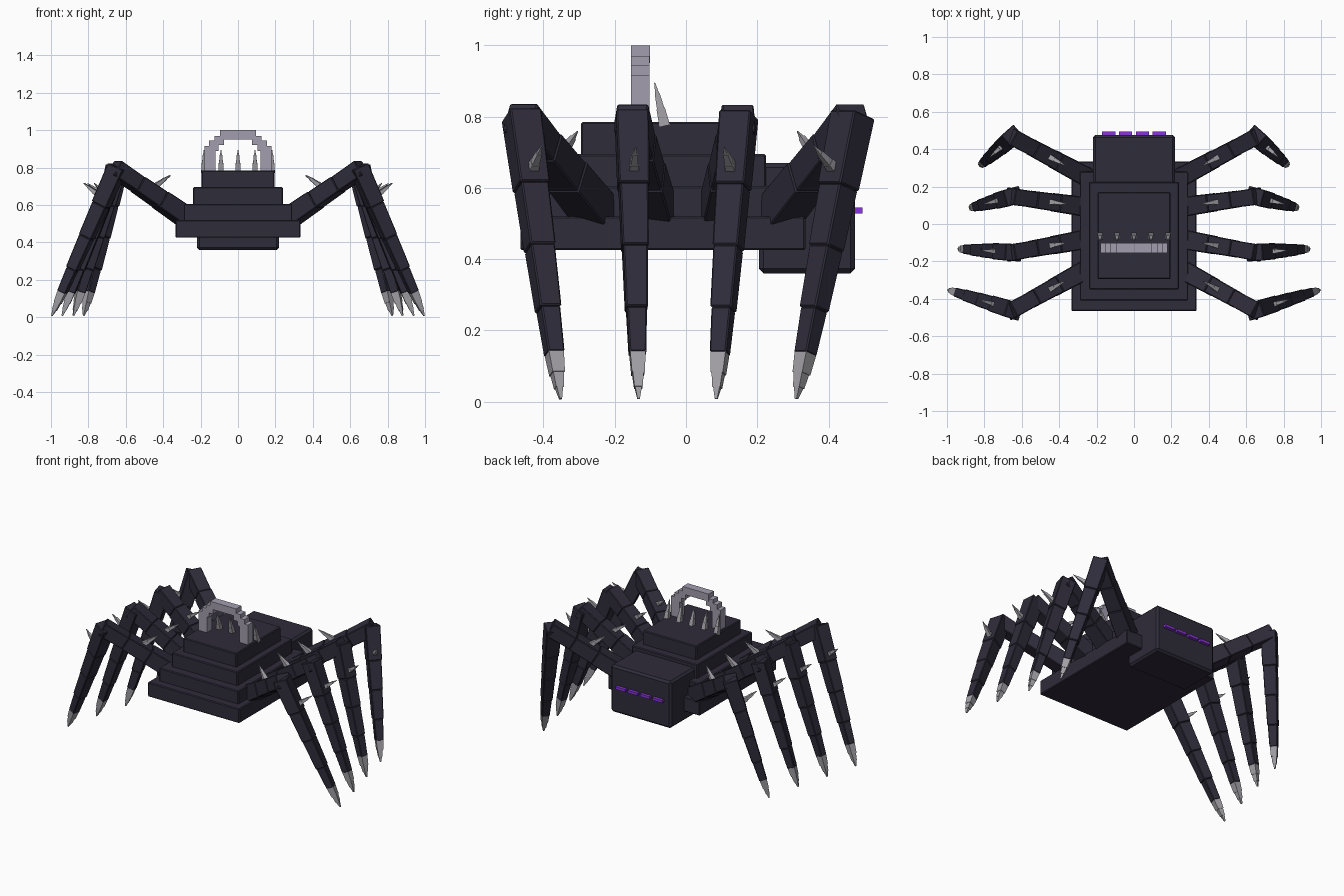
import bpy
import bmesh
from math import pi, sqrt
from mathutils import Matrix, Vector

cube = bpy.data.objects.get("Cube")
if cube:
    bpy.data.objects.remove(cube, do_unlink=True)


def make_material(name, color):
    mat = bpy.data.materials.new(name)
    mat.use_nodes = True
    mat.diffuse_color = (*color, 1)
    mat.node_tree.nodes["Principled BSDF"].inputs["Base Color"].default_value = (*color, 1)
    return mat


SHELL = make_material("dark shell", (0.028, 0.025, 0.042))
BONE = make_material("pale bone", (0.36, 0.34, 0.42))
CLAW = make_material("claw grey", (0.36, 0.35, 0.38))
EYE = make_material("glowing purple", (0.25, 0.035, 0.68))


def finish(name, bm, mat, bevel=0):
    mesh = bpy.data.meshes.new(name)
    bm.to_mesh(mesh)
    bm.free()
    mesh.materials.append(mat)
    obj = bpy.data.objects.new(name, mesh)
    bpy.context.collection.objects.link(obj)
    if bevel:
        mod = obj.modifiers.new("edge bevel", "BEVEL")
        mod.width = bevel
        mod.segments = 1
    return obj


def add_box(bm, x, y, z):
    """Box from (min, max) ranges."""
    size = [r[1] - r[0] for r in (x, y, z)]
    mid = [(r[1] + r[0]) / 2 for r in (x, y, z)]
    bmesh.ops.create_cube(bm, size=1, matrix=Matrix.Translation(mid) @ Matrix.Diagonal((*size, 1)))


def box(name, x, y, z, mat, bevel=0):
    bm = bmesh.new()
    add_box(bm, x, y, z)
    return finish(name, bm, mat, bevel)


def add_taper(bm, a, b, w0, w1, side):
    """Square tapered bar from a to b, kept level along the side direction."""
    axis = (b - a).normalized()
    up = axis.cross(side).normalized()
    frame = Matrix((side, up, axis)).transposed().to_4x4()
    frame.translation = (a + b) / 2
    bmesh.ops.create_cone(bm, cap_ends=True, segments=4, radius1=w0 / sqrt(2),
                          radius2=w1 / sqrt(2), depth=(b - a).length,
                          matrix=frame @ Matrix.Rotation(pi / 4, 4, "Z"))


def tapers(name, a, b, parts, side, mat, bevel=0):
    """Chain of tapered bars; each part is (start, end, start width, end width)."""
    bm = bmesh.new()
    for t0, t1, w0, w1 in parts:
        add_taper(bm, a.lerp(b, t0), a.lerp(b, t1), w0, w1, side)
    return finish(name, bm, mat, bevel)


SPIKE = [(0, 0.4, 0.03, 0.024), (0.4, 0.75, 0.021, 0.014), (0.75, 1, 0.011, 0.003)]

# Stepped body and head
tiers = [(0.335, -0.465, 0.335, 0.425, 0.52), (0.29, -0.41, 0.28, 0.51, 0.605),
         (0.24, -0.35, 0.225, 0.595, 0.695), (0.195, -0.295, 0.17, 0.685, 0.785)]
for i, (hx, y0, y1, z0, z1) in enumerate(tiers):
    box(f"body_tier_{i + 1}", (-hx, hx), (y0, y1), (z0, z1), SHELL, 0.005)
box("head", (-0.22, 0.22), (0.205, 0.475), (0.36, 0.67), SHELL, 0.013)

# Row of eye slits
for i in range(4):
    x = (i - 1.5) * 0.09
    box(f"eye_{i + 1}", (x - 0.035, x + 0.035), (0.465, 0.495), (0.528, 0.545), EYE)

# Stepped arch on the back
bm = bmesh.new()
for s in (-1, 1):
    for x0, x1, z0, z1 in [(0.12, 0.18, 0.78, 0.915), (0.105, 0.155, 0.89, 0.945),
                           (0.075, 0.125, 0.92, 0.97)]:
        add_box(bm, sorted((s * x0, s * x1)), (-0.154, -0.102), (z0, z1))
add_box(bm, (-0.095, 0.095), (-0.155, -0.101), (0.95, 1.0))
finish("back_arch", bm, BONE)

# Spikes beside the arch
for i in range(5):
    x = (i - 2) * 0.091
    tapers(f"back_spike_{i + 1}", Vector((x, -0.06, 0.775)), Vector((x, -0.088, 0.895)),
           SPIKE, Vector((1, 0, 0)), CLAW)

# Legs: hip y, knee y, foot x, foot y
legs = [(0.25, 0.465, 0.825, 0.31), (0.09, 0.147, 0.88, 0.085),
        (-0.08, -0.152, 0.94, -0.133), (-0.24, -0.46, 0.995, -0.352)]
UPPER = [(0, 0.42, 0.105, 0.098), (0.42, 0.72, 0.094, 0.09), (0.72, 1.03, 0.086, 0.09)]
LOWER = [(-0.02, 0.24, 0.092, 0.086), (0.24, 0.46, 0.08, 0.074),
         (0.46, 0.68, 0.07, 0.062), (0.68, 0.84, 0.056, 0.048)]
CLAWS = [(0.835, 0.91, 0.044, 0.036), (0.91, 0.96, 0.031, 0.023), (0.96, 1, 0.019, 0.007)]
for label, s in (("left", 1), ("right", -1)):
    for i, (hip_y, knee_y, foot_x, foot_y) in enumerate(legs):
        tag = f"{label}_leg_{i + 1}"
        hip = Vector((s * 0.25, hip_y, 0.515))
        knee = Vector((s * 0.65, knee_y, 0.79))
        foot = Vector((s * foot_x, foot_y, 0.008))
        up = Vector((0, 0, 1))
        side = (knee - hip).cross(up).normalized()
        shin_side = (foot - knee).cross(up).normalized()
        tapers(tag + "_upper", hip, knee, UPPER, side, SHELL, 0.004)
        tapers(tag + "_lower", knee, foot, LOWER, shin_side, SHELL, 0.004)
        tapers(tag + "_claw", knee, foot, CLAWS, shin_side, CLAW)
        # Spike on the upper leg leans inward, spike on the lower leg leans outward
        inward = (hip - knee).normalized()
        inward.z = 0
        outward = (foot - knee).normalized()
        outward.z = 0
        outward.normalize()
        base = hip.lerp(knee, 0.52) + Vector((0, 0, 0.03))
        tapers(tag + "_thigh_spike", base, base + inward * 0.12 + up * 0.07, SPIKE, side, CLAW)
        base = knee.lerp(foot, 0.19) + outward * 0.015
        tapers(tag + "_shin_spike", base, base + outward * 0.1 + up * 0.075,
               SPIKE, shin_side, CLAW)
